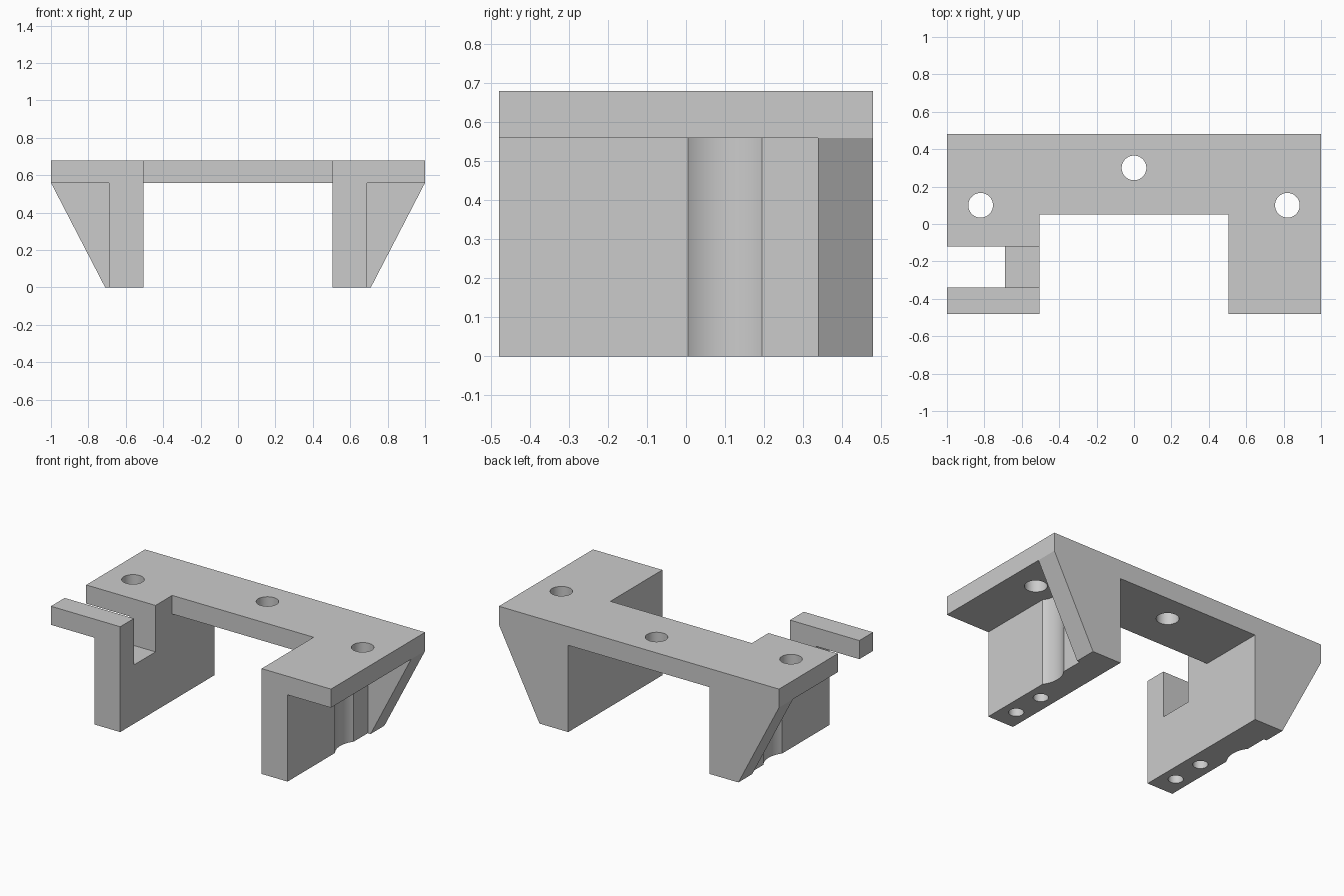
import bpy
import bmesh
from mathutils import Vector

cube = bpy.data.objects.get("Cube")
if cube:
    bpy.data.objects.remove(cube, do_unlink=True)

grey = bpy.data.materials.new("plain grey")
grey.use_nodes = True
colour = (0.6, 0.6, 0.6, 1)
grey.diffuse_color = colour
grey.node_tree.nodes["Principled BSDF"].inputs["Base Color"].default_value = colour

PLATE_Z, TOP_Z = 0.56, 0.68
INNER, OUTER, HALF_Y = 0.505, 0.69, 0.48


def prism(name, points, direction):
    """Extrude a closed 3D outline along a direction."""
    bm = bmesh.new()
    face = bm.faces.new([bm.verts.new(p) for p in points])
    out = bmesh.ops.extrude_face_region(bm, geom=[face])
    moved = [v for v in out["geom"] if isinstance(v, bmesh.types.BMVert)]
    bmesh.ops.translate(bm, verts=moved, vec=Vector(direction))
    bmesh.ops.recalc_face_normals(bm, faces=bm.faces)
    mesh = bpy.data.meshes.new(name)
    bm.to_mesh(mesh)
    bm.free()
    mesh.materials.append(grey)
    obj = bpy.data.objects.new(name, mesh)
    bpy.context.collection.objects.link(obj)
    return obj


def box(name, x0, x1, y0, y1, z0, z1):
    outline = [(x0, y0, z0), (x1, y0, z0), (x1, y1, z0), (x0, y1, z0)]
    return prism(name, outline, (0, 0, z1 - z0))


def cylinder(x, y, radius, z0, z1):
    bpy.ops.mesh.primitive_cylinder_add(vertices=64, radius=radius, depth=z1 - z0,
                                        location=(x, y, (z0 + z1) / 2))
    obj = bpy.context.object
    obj.name = "cutter"
    obj.data.materials.append(grey)
    return obj


def cut(obj, cutters):
    """Subtract each cutter, apply, and remove it."""
    bpy.ops.object.select_all(action="DESELECT")
    bpy.context.view_layer.objects.active = obj
    obj.select_set(True)
    for cutter in cutters:
        cutter.hide_render = True
        mod = obj.modifiers.new("cut", "BOOLEAN")
        mod.operation = "DIFFERENCE"
        mod.solver = "EXACT"
        mod.object = cutter
        bpy.ops.object.modifier_apply(modifier=mod.name)
        bpy.data.objects.remove(cutter, do_unlink=True)
    bpy.ops.object.shade_smooth_by_angle(angle=0.5)


def slot():
    return box("cutter", -1.2, -0.4, -0.34, -0.12, 0.38, 1)


# Top plate: U outline, three screw holes, slot through the right arm
half = [(INNER, 0.05), (INNER, -HALF_Y), (1, -HALF_Y), (1, HALF_Y)]
outline = half + [(-x, y) for x, y in reversed(half)]
plate = prism("top_plate", [(x, y, PLATE_Z) for x, y in outline],
              (0, 0, TOP_Z - PLATE_Z))
holes = [cylinder(x, y, 0.066, 0.4, 0.9)
         for x, y in ((0, 0.3), (0.82, 0.1), (-0.82, 0.1))]
cut(plate, holes + [slot()])

for side, label in ((1, "left"), (-1, "right")):
    # Leg with a round screw channel outside and two blind holes below
    x0, x1 = sorted((side * INNER, side * OUTER))
    leg = box(label + "_leg", x0, x1, -HALF_Y, HALF_Y, 0, PLATE_Z)
    cutters = [cylinder(side * 0.82, 0.1, 0.161, -0.2, 0.9)]
    cutters += [cylinder(side * 0.598, y, 0.044, -0.1, 0.2) for y in (-0.34, -0.12)]
    if side < 0:
        cutters.append(slot())
    cut(leg, cutters)

    # Sloping rear gusset
    profile = [(OUTER, 0), (0.71, 0), (1, PLATE_Z), (OUTER, PLATE_Z)]
    prism(label + "_gusset", [(side * x, 0.338, z) for x, z in profile],
          (0, HALF_Y - 0.338, 0))
